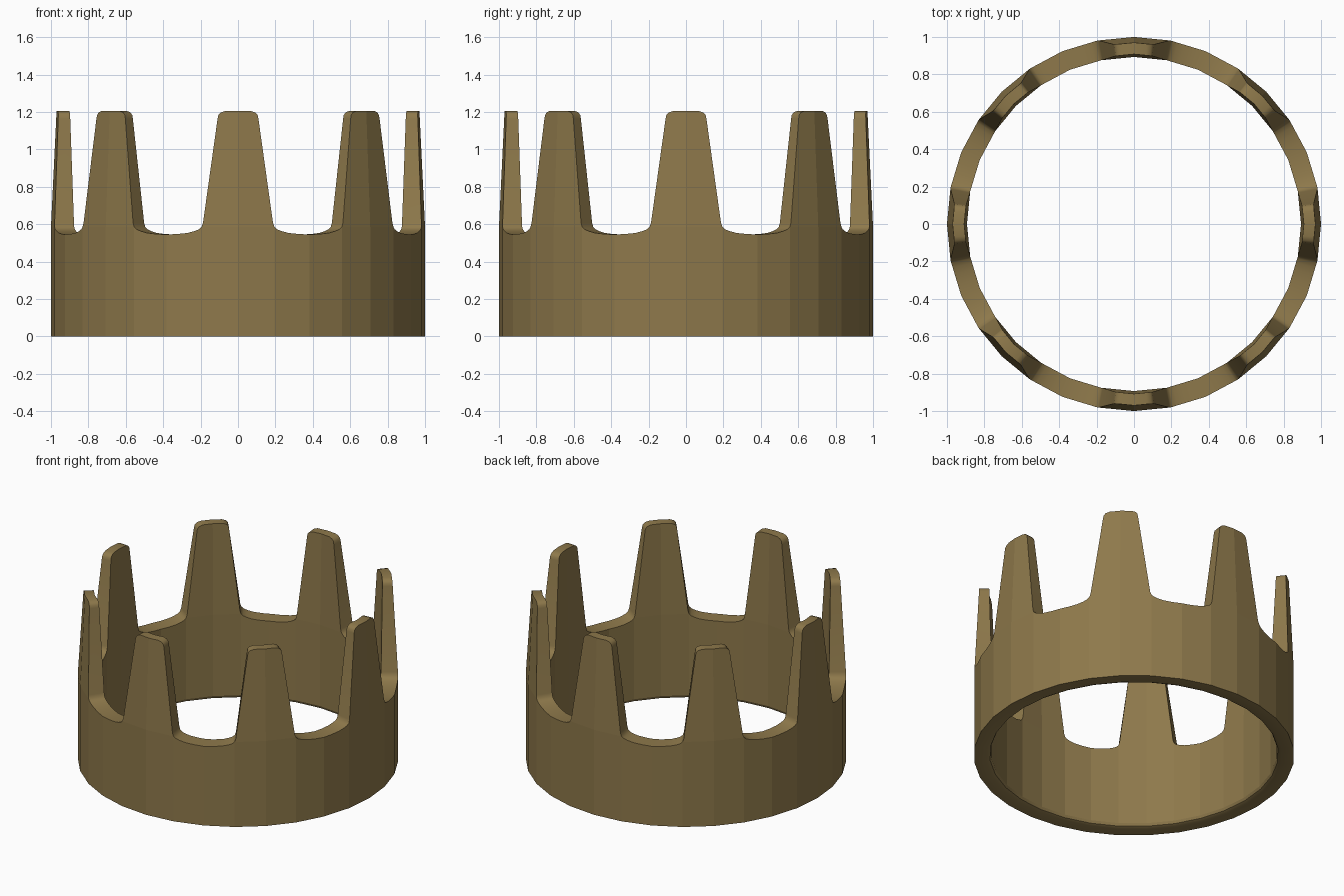
import bpy, bmesh
from math import sin, cos, pi

if "Cube" in bpy.data.objects:
    bpy.data.objects.remove(bpy.data.objects["Cube"])

SPIKES, SEG = 8, 32
STEP = 2 * pi / SEG
SHOULDER, TOP = 0.585, 1.205
R_IN = 0.893

# Half outline of one tooth: (offset in ring segments from tooth centre, height)
GAP = [(2.0, 0.545), (1.7, 0.547), (1.4, 0.553), (1.2, 0.563), (1.07, 0.573), (1.0, SHOULDER)]
TOOTH = [(1.0, SHOULDER), (0.96, 0.607), (0.575, 1.165), (0.555, 1.183), (0.49, 1.197), (0.36, TOP), (0.0, TOP)]


def ring_point(f, r, z):
    # point on the flat-sided ring, f counted in segments
    k = int(f // 1)
    t = f - k
    a, b = k * STEP, (k + 1) * STEP
    return (r * (cos(a) * (1 - t) + cos(b) * t), r * (sin(a) * (1 - t) + sin(b) * t), z)


def radius(z, inner):
    # teeth get thinner towards the tip
    t = max(0, (z - SHOULDER) / (TOP - SHOULDER))
    return R_IN + 0.015 * t if inner else 1 - 0.03 * t


bm = bmesh.new()


def face(points, smooth=False):
    f = bm.faces.new([bm.verts.new(p) for p in points])
    f.smooth = smooth


for n in range(SPIKES):
    for side in (-1, 1):
        centre = n * SEG // SPIKES

        def pt(f, z, inner, r=None):
            return ring_point(round(centre + side * f, 6), r or radius(z, inner), z)

        # inner and outer walls
        for inner in (False, True):
            z0 = 0.025 if inner else 0
            face([pt(2, z0, inner)] + [pt(f, z, inner) for f, z in GAP] + [pt(1, z0, inner)])
            face([pt(1, z0, inner), pt(1, SHOULDER, inner), pt(0, SHOULDER, inner), pt(0, z0, inner)])
            face([pt(f, z, inner) for f, z in TOOTH] + [pt(0, SHOULDER, inner)])
        # edge band along gap and tooth
        for line in (GAP, TOOTH):
            for (f0, za), (f1, zb) in zip(line, line[1:]):
                face([pt(f0, za, 0), pt(f1, zb, 0), pt(f1, zb, 1), pt(f0, za, 1)], True)
        # underside with eased inner edge
        for a in (0, 1):
            rim = [(1.0, 0), (0.92, 0), (0.901, 0.008), (R_IN, 0.025)]
            for (ra, za), (rb, zb) in zip(rim, rim[1:]):
                face([pt(a, za, 0, ra), pt(a + 1, za, 0, ra), pt(a + 1, zb, 0, rb), pt(a, zb, 0, rb)], True)

bmesh.ops.remove_doubles(bm, verts=bm.verts, dist=0.0005)
bmesh.ops.recalc_face_normals(bm, faces=bm.faces)
# crisp border between walls and edge bands
for e in bm.edges:
    if len(e.link_faces) == 2 and e.calc_face_angle(0) > 0.7:
        e.smooth = False

mesh = bpy.data.meshes.new("crown_ring")
bm.to_mesh(mesh)
bm.free()
crown = bpy.data.objects.new("crown_ring", mesh)
bpy.context.collection.objects.link(crown)

mat = bpy.data.materials.new("dull_gold")
mat.diffuse_color = (0.27, 0.19, 0.07, 1)
mat.use_nodes = True
mat.node_tree.nodes["Principled BSDF"].inputs["Base Color"].default_value = mat.diffuse_color
mesh.materials.append(mat)
